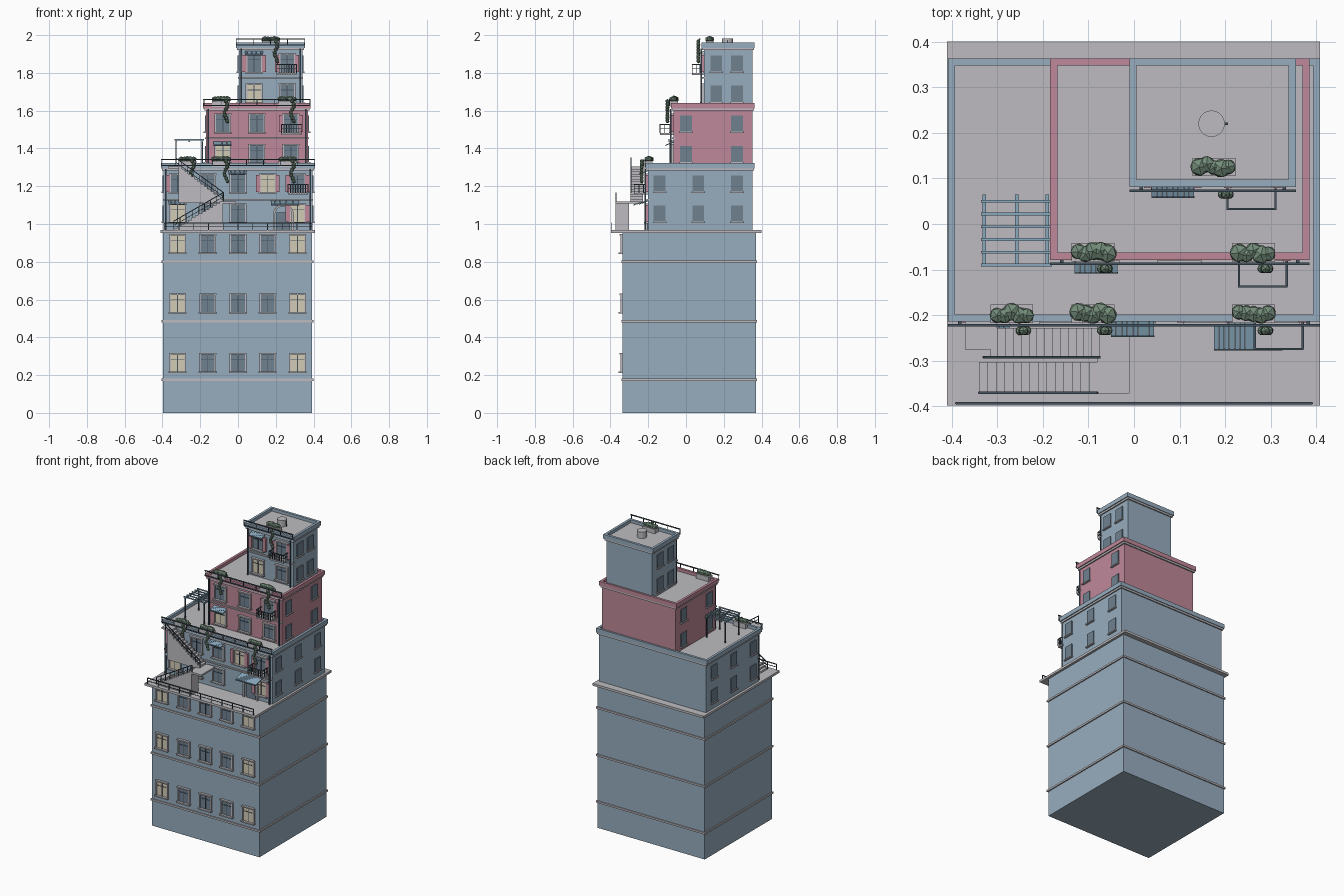
import bpy, bmesh, math, random
from mathutils import Matrix, Vector

if "Cube" in bpy.data.objects:
    bpy.data.objects.remove(bpy.data.objects["Cube"])
random.seed(4)

COLORS = {
    "blue plaster": (0.31, 0.42, 0.52), "pink plaster": (0.52, 0.25, 0.32),
    "grey stone": (0.51, 0.50, 0.53), "slate glass": (0.16, 0.22, 0.28),
    "cream glass": (0.65, 0.60, 0.46), "leaf green": (0.17, 0.26, 0.19),
    "dark metal": (0.06, 0.09, 0.12), "awning blue": (0.25, 0.40, 0.52),
}
MATS = {}
for n, c in COLORS.items():
    MATS[n] = bpy.data.materials.new(n)
    MATS[n].diffuse_color = (*c, 1)
PARTS = {}


def part(name, mat):
    if name not in PARTS:
        PARTS[name] = (bmesh.new(), mat)
    return PARTS[name][0]


def box(name, mat, x0, x1, y0, y1, z0, z1):
    m = Matrix.Translation(((x0 + x1) / 2, (y0 + y1) / 2, (z0 + z1) / 2)) @ \
        Matrix.Diagonal((x1 - x0, y1 - y0, z1 - z0, 1))
    bmesh.ops.create_cube(part(name, mat), size=1, matrix=m)


def bar(name, mat, a, b, t=0.005):
    a, b = Vector(a), Vector(b)
    d = b - a
    m = Matrix.Translation((a + b) / 2) @ d.to_track_quat('Z', 'Y').to_matrix().to_4x4() @ \
        Matrix.Diagonal((t, t, d.length, 1))
    bmesh.ops.create_cube(part(name, mat), size=1, matrix=m)


def railing(name, a, b, h, n):
    # top rail, mid rail and posts between two floor points
    a, b = Vector(a), Vector(b)
    for k in (1, 0.5):
        up = Vector((0, 0, h * k))
        bar(name, "dark metal", a + up, b + up, 0.005 if k == 1 else 0.003)
    for i in range(n + 1):
        p = a.lerp(b, i / n)
        bar(name, "dark metal", p, p + Vector((0, 0, h)), 0.004)


def front_window(x, z, y, lit=False, shutters=False, w=0.08, h=0.09):
    glass = "cream glass" if lit else "slate glass"
    box("lit_windows" if lit else "dark_windows", glass,
        x - w/2, x + w/2, y - 0.006, y + 0.005, z - h/2, z + h/2)
    for s in (-1, 1):
        cx = x + s * w / 2
        box("window_surrounds", "grey stone", cx - 0.004, cx + 0.004, y - 0.012, y + 0.005, z - h/2, z + h/2)
        if shutters:
            cs = x + s * (w / 2 + 0.012)
            box("shutters", "pink plaster", cs - 0.011, cs + 0.011, y - 0.016, y + 0.005, z - h/2, z + h/2)
    box("window_surrounds", "grey stone", x - w/2 - 0.006, x + w/2 + 0.006, y - 0.016, y + 0.005, z + h/2, z + h/2 + 0.008)
    box("window_sills", "grey stone", x - w/2 - 0.008, x + w/2 + 0.008, y - 0.022, y + 0.005, z - h/2 - 0.008, z - h/2)
    box("window_bars", "dark metal", x - 0.002, x + 0.002, y - 0.009, y, z - h/2, z + h/2)
    box("window_bars", "dark metal", x - w/2, x + w/2, y - 0.009, y, z + h*0.2, z + h*0.2 + 0.003)


def side_windows(xl, xr, ys, zs):
    for x, s in ((xl, -1), (xr, 1)):
        for y in ys:
            for z in zs:
                a, b = sorted((x - s * 0.003, x + s * 0.006))
                box("side_windows", "slate glass", a, b, y - 0.031, y + 0.031, z - 0.043, z + 0.043)
                a, b = sorted((x - s * 0.003, x + s * 0.012))
                box("window_sills", "grey stone", a, b, y - 0.036, y + 0.036, z - 0.05, z - 0.043)


def ring(name, mat, x0, x1, y0, y1, z0, z1, t):
    box(name, mat, x0, x1, y0, y0 + t, z0, z1)
    box(name, mat, x0, x1, y1 - t, y1, z0, z1)
    box(name, mat, x0, x0 + t, y0 + t, y1 - t, z0, z1)
    box(name, mat, x1 - t, x1, y0 + t, y1 - t, z0, z1)


def tier(name, mat, x0, x1, y0, y1, z0, z1):
    box(name + "_walls", mat, x0, x1, y0, y1, z0, z1 - 0.03)
    e = 0.014
    box(name + "_roof", "grey stone", x0 - 0.005, x1 + 0.005, y0 - 0.005, y1 + 0.005, z1 - 0.035, z1 - 0.02)
    ring(name + "_parapet", mat, x0 - e, x1 + e, y0 - e, y1 + 0.012, z1 - 0.028, z1, 0.016)
    ring(name + "_cornice", "grey stone", x0 - 0.008, x1 + 0.008, y0 - 0.01, y1 + 0.008, z1 - 0.04, z1 - 0.028, 0.02)
    zm = (z0 + z1) / 2 - 0.015
    box(name + "_floor_band", "grey stone", x0 - 0.004, x1 + 0.004, y0 - 0.01, y0 + 0.01, zm - 0.004, zm + 0.004)
    # front edge railing and corner downpipes
    yr = y0 - 0.022
    for z in (z1 - 0.012, z1 + 0.02):
        bar(name + "_rail", "dark metal", (x0 - e, yr, z), (x1 + e, yr, z), 0.006)
    n = round((x1 - x0) / 0.09)
    for i in range(n + 1):
        x = x0 - 0.01 + (x1 - x0 + 0.02) * i / n
        bar(name + "_rail", "dark metal", (x, yr, z1 - 0.015), (x, yr, z1 + 0.02), 0.004)
    for x in (x0 + 0.012, x1 - 0.012):
        bar(name + "_downpipe", "dark metal", (x, y0 - 0.015, z0), (x, y0 - 0.015, z1 - 0.03), 0.008)


def awning(x0, x1, y, depth, z, drop):
    n = max(2, round((x1 - x0) / 0.012))
    w = (x1 - x0) / n
    for i in range(n):
        # narrow sloping slats with small gaps
        xa = x0 + i * w
        bm = part("awnings", "awning blue")
        r = bmesh.ops.create_cube(bm, size=1)
        for v in r["verts"]:
            out = v.co.y < 0
            v.co = (xa + (w * 0.92 if v.co.x > 0 else 0), y - (depth if out else 0),
                    z - (drop if out else 0) + (0.006 if v.co.z > 0 else 0))
    bar("awning_frame", "dark metal", (x0, y - depth, z - drop), (x1, y - depth, z - drop), 0.004)


def balcony(x0, x1, yw, yf, z):
    box("balcony_floors", "grey stone", x0, x1, yf, yw, z - 0.01, z)
    railing("balcony_rails", (x0, yf, z), (x1, yf, z), 0.045, 8)
    for x in (x0, x1):
        railing("balcony_rails", (x, yf, z), (x, yw, z), 0.045, 3)


def blob(x, y, z, r, sz=0.8):
    m = Matrix.Translation((x, y, z)) @ Matrix.Rotation(random.random() * 6, 4, 'Z') @ Matrix.Diagonal((r, r, r * sz, 1))
    bmesh.ops.create_icosphere(part("foliage", "leaf green"), subdivisions=1, radius=1, matrix=m)


def planter(x, y, z, yface):
    box("planters", "grey stone", x - 0.047, x + 0.047, y - 0.02, y + 0.02, z - 0.02, z + 0.012)
    for i in range(5):
        blob(x - 0.032 + i * 0.016, y + random.uniform(-.006, .006), z + 0.021, random.uniform(0.018, 0.023))
    # trailing vine
    for i in range(8):
        blob(x + 0.026 + 0.008 * math.sin(i * 1.1), yface - 0.008, z + 0.01 - i * 0.015, 0.011, 1.1)


# lower tower block with bands and projecting terrace slab
box("base_block", "blue plaster", -0.397, 0.392, -0.335, 0.37, 0, 0.957)
for z in (0.175, 0.485, 0.80):
    ring("base_bands", "grey stone", -0.404, 0.4, -0.342, 0.377, z - 0.006, z + 0.006, 0.02)
box("terrace_slab", "grey stone", -0.41, 0.408, -0.398, 0.4, 0.953, 0.968)
railing("terrace_rail", (-0.39, -0.393, 0.968), (0.39, -0.393, 0.968), 0.038, 10)
COLS = (-0.32, -0.16, 0, 0.157, 0.315)
for z in (0.264, 0.58, 0.895):
    for i, x in enumerate(COLS):
        front_window(x, z, -0.335, i in (0, 4))

# three stepped upper blocks
tier("lower_tier", "blue plaster", -0.394, 0.394, -0.2, 0.351, 0.965, 1.322)
tier("middle_tier", "pink plaster", -0.17, 0.371, -0.065, 0.351, 1.3, 1.64)
tier("upper_tier", "blue plaster", 0.004, 0.341, 0.095, 0.351, 1.62, 1.96)
side_windows(-0.394, 0.394, (-0.14, 0.065, 0.27), (1.055, 1.215))
side_windows(-0.17, 0.371, (0, 0.27), (1.37, 1.532))
side_windows(0.004, 0.341, (0.16, 0.27), (1.69, 1.85))

# front windows of the upper blocks
for i, x in enumerate(COLS):
    front_window(x, 1.215, -0.2, i == 3, i in (0, 3, 4))
    if i != 3:
        front_window(x, 1.055, -0.2, i in (0, 4), i == 4)
for i, x in enumerate((-0.08, 0.1, 0.28)):
    front_window(x, 1.532, -0.065, False, i == 2)
    front_window(x, 1.37, -0.065, i == 0)
for i, x in enumerate((0.085, 0.26)):
    front_window(x, 1.85, 0.095, False, True)
    front_window(x, 1.69, 0.095, i == 0)

# entrance door with arched surround
box("entrance_door", "slate glass", 0.205, 0.275, -0.208, -0.19, 0.968, 1.06)
for i in range(10):
    a, b = math.pi * i / 10, math.pi * (i + 1) / 10
    bar("door_arch", "grey stone", (0.24 + 0.05 * math.cos(a), -0.21, 1.05 + 0.05 * math.sin(a)),
        (0.24 + 0.05 * math.cos(b), -0.21, 1.05 + 0.05 * math.sin(b)), 0.012)
for s in (-1, 1):
    bar("door_arch", "grey stone", (0.24 + s * 0.05, -0.21, 0.968), (0.24 + s * 0.05, -0.21, 1.05), 0.012)

# awnings and balconies
awning(-0.05, 0.045, -0.2, 0.046, 1.28, 0.015)
awning(0.175, 0.325, -0.2, 0.075, 1.12, 0.02)
awning(-0.367, -0.272, -0.2, 0.046, 1.12, 0.015)
awning(-0.13, -0.035, -0.065, 0.042, 1.43, 0.015)
awning(0.038, 0.133, 0.095, 0.036, 1.91, 0.015)
balcony(0.265, 0.37, -0.2, -0.274, 1.165)
balcony(0.23, 0.335, -0.065, -0.137, 1.482)
balcony(0.205, 0.31, 0.095, 0.033, 1.8)

# two-flight outside stair with landings
N = 14
for i in range(N):
    w = 0.26 / N
    xa = -0.34 + i * w
    box("lower_flight", "grey stone", xa, xa + w, -0.372, -0.302, 0.968, 0.968 + 0.152 * (i + 1) / N)
    w = 0.24 / N
    xb = -0.075 - i * w
    box("upper_flight", "grey stone", xb - w, xb, -0.294, -0.228, 1.11, 1.12 + 0.185 * (i + 1) / N)
box("stair_landing", "grey stone", -0.08, -0.01, -0.372, -0.225, 1.108, 1.12)
box("top_landing", "grey stone", -0.37, -0.3, -0.275, -0.2, 1.293, 1.305)
railing("stair_rail", (-0.34, -0.37, 0.97), (-0.08, -0.37, 1.12), 0.045, 8)
railing("stair_rail", (-0.075, -0.292, 1.12), (-0.33, -0.292, 1.305), 0.045, 8)

# rooftop pergola
for x in (-0.328, -0.257, -0.19):
    box("pergola_beams", "awning blue", x - 0.004, x + 0.004, -0.093, 0.065, 1.435, 1.443)
for i in range(6):
    y = -0.09 + i * 0.028
    box("pergola_slats", "awning blue", -0.335, -0.18, y - 0.003, y + 0.003, 1.443, 1.45)
for x in (-0.328, -0.19):
    for y in (-0.085, 0.055):
        bar("pergola_posts", "dark metal", (x, y, 1.3), (x, y, 1.436), 0.007)

# planters along the roof edges
for x in (-0.268, -0.09, 0.262):
    planter(x, -0.197, 1.322, -0.226)
for x in (-0.09, 0.262):
    planter(x, -0.062, 1.64, -0.09)
planter(0.175, 0.125, 1.957, 0.073)

# roof water tank
bmesh.ops.create_cone(part("water_tank", "grey stone"), cap_ends=True, segments=20, radius1=0.029, radius2=0.029,
                      depth=0.045, matrix=Matrix.Translation((0.17, 0.22, 1.96)))
bar("tank_pipe", "dark metal", (0.203, 0.22, 1.935), (0.203, 0.22, 1.975), 0.006)

# turn collected geometry into objects
for name, (bm, mat) in PARTS.items():
    me = bpy.data.meshes.new(name)
    bm.to_mesh(me)
    bm.free()
    me.materials.append(MATS[mat])
    bpy.context.scene.collection.objects.link(bpy.data.objects.new(name, me))

for m in bpy.data.materials:
    if m.users and not m.is_grease_pencil:
        m.use_nodes = True
        m.node_tree.nodes["Principled BSDF"].inputs["Base Color"].default_value = m.diffuse_color
